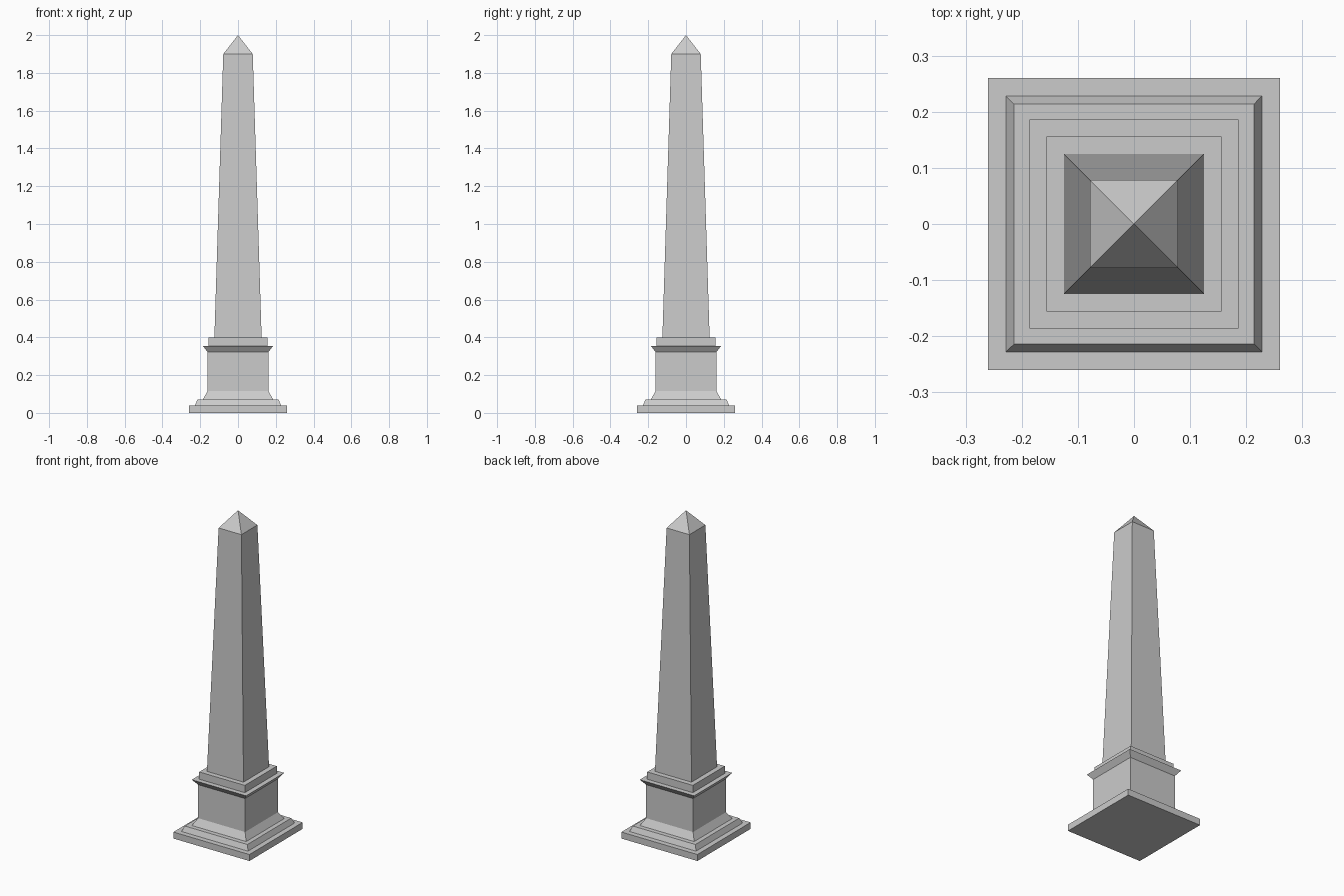
import bpy
import bmesh

if "Cube" in bpy.data.objects:
    bpy.data.objects.remove(bpy.data.objects["Cube"])


def square_loft(name, profile, cap_bottom=False):
    """Loft square sections given as (half width, height); zero width makes a point."""
    bm = bmesh.new()
    rings = []
    for h, z in profile:
        if h == 0:
            rings.append([bm.verts.new((0, 0, z))])
        else:
            corners = ((-h, -h), (h, -h), (h, h), (-h, h))
            rings.append([bm.verts.new((x, y, z)) for x, y in corners])
    if cap_bottom:
        bm.faces.new(rings[0][::-1])
    for low, high in zip(rings, rings[1:]):
        for i in range(4):
            j = (i + 1) % 4
            if len(high) == 1:
                bm.faces.new((low[i], low[j], high[0]))
            else:
                bm.faces.new((low[i], low[j], high[j], high[i]))
    mesh = bpy.data.meshes.new(name)
    bm.to_mesh(mesh)
    bm.free()
    obj = bpy.data.objects.new(name, mesh)
    bpy.context.collection.objects.link(obj)
    return obj


# Ground slab, with its ledge running in to the next step
square_loft("base_slab", [(0.26, 0), (0.26, 0.04), (0.228, 0.04)], cap_bottom=True)

# Bevelled step
square_loft("bevelled_step", [(0.228, 0.04), (0.214, 0.072), (0.186, 0.072)])

# Pedestal: flared foot, straight die, flared cornice
square_loft("pedestal", [(0.186, 0.072), (0.161, 0.115), (0.161, 0.322),
                         (0.186, 0.355), (0.156, 0.355)])

# Block under the shaft
square_loft("shaft_block", [(0.156, 0.355), (0.156, 0.4), (0.125, 0.4)])

# Tapered shaft
square_loft("shaft", [(0.125, 0.4), (0.078, 1.9)])

# Pyramid tip
square_loft("pyramid_tip", [(0.078, 1.9), (0, 2.0)])
